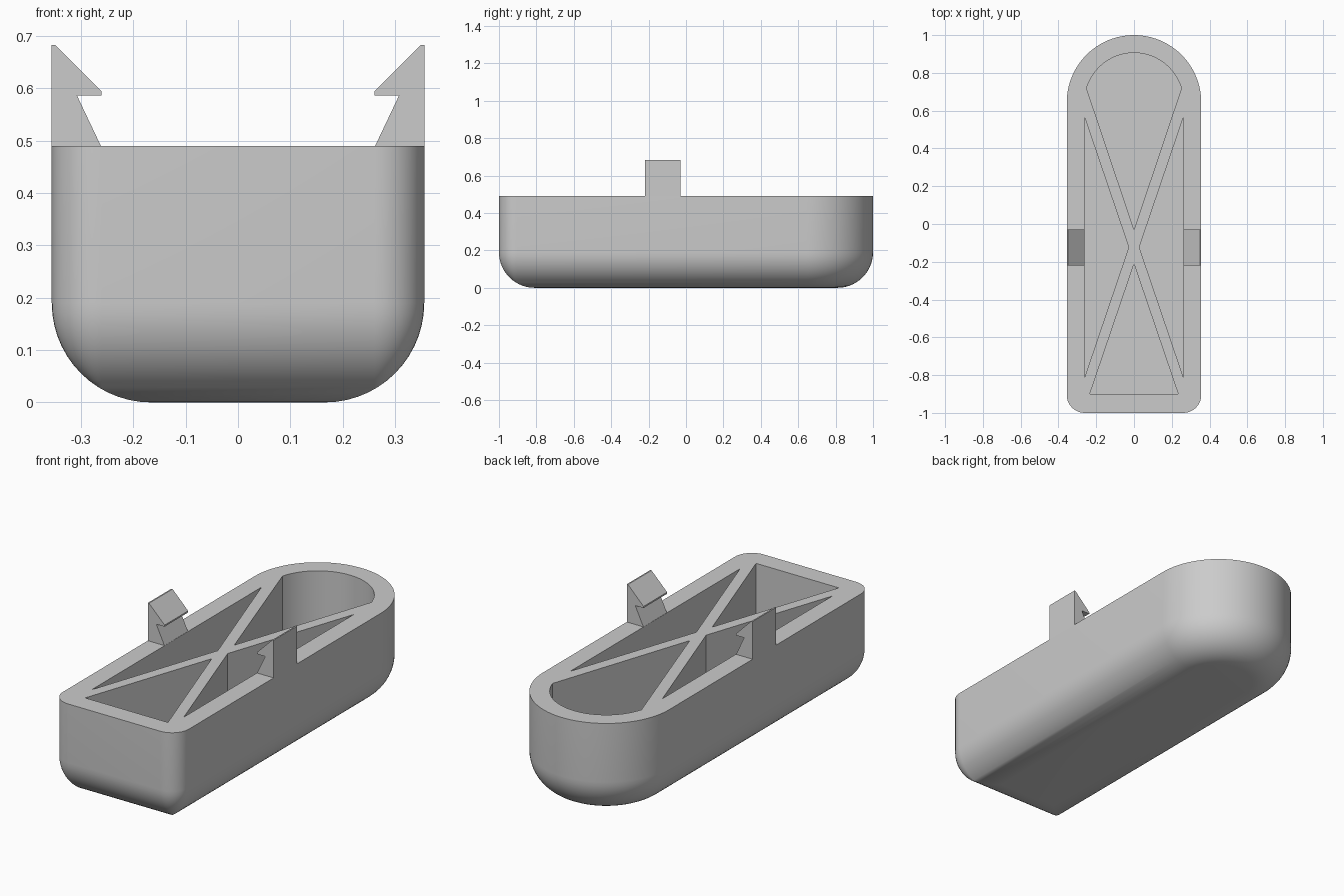
import bpy
import bmesh
from math import sin, cos, pi, radians, sqrt

cube = bpy.data.objects.get("Cube")
if cube:
    bpy.data.objects.remove(cube, do_unlink=True)

HALF_W = 0.356      # half width, also the radius of the round end
TOP = 0.49          # height of the rim
FILLET = 0.19       # rounding of the lower edge
CORNER = 0.095      # rounding of the square end's corners
FLOOR = 0.095       # thickness under the pockets
ARC_Y = 1 - HALF_W  # centre of the round end

grey = bpy.data.materials.new("light_grey_plastic")
grey.use_nodes = True
colour = (0.6, 0.6, 0.6, 1)
grey.diffuse_color = colour
grey.node_tree.nodes["Principled BSDF"].inputs["Base Color"].default_value = colour


def arc(cx, cy, r, start, end, steps):
    angles = [radians(start + (end - start) * i / steps) for i in range(steps + 1)]
    return [(cx + r * cos(a), cy + r * sin(a)) for a in angles]


def make_object(name, bm):
    bmesh.ops.remove_doubles(bm, verts=bm.verts[:], dist=1e-5)
    bmesh.ops.recalc_face_normals(bm, faces=bm.faces[:])
    mesh = bpy.data.meshes.new(name)
    bm.to_mesh(mesh)
    bm.free()
    mesh.materials.append(grey)
    obj = bpy.data.objects.new(name, mesh)
    bpy.context.collection.objects.link(obj)
    return obj


def loft(bm, rings):
    """Skin a stack of matching rings and cap both ends."""
    loops = [[bm.verts.new(p) for p in ring] for ring in rings]
    n = len(loops[0])
    for a, b in zip(loops, loops[1:]):
        for i in range(n):
            j = (i + 1) % n
            bm.faces.new((a[i], a[j], b[j], b[i]))
    bm.faces.new(loops[0][::-1])
    bm.faces.new(loops[-1])


def outline(inset):
    """Plan of the body, moved inwards by inset."""
    c = max(CORNER, inset)
    r = max(CORNER - inset, 0)
    x, y = HALF_W - c, -1 + c
    return (arc(0, ARC_Y, HALF_W - inset, 0, 180, 48)
            + arc(-x, y, r, 180, 270, 10)
            + arc(x, y, r, 270, 360, 10))


# Body with a rounded lower edge
bm = bmesh.new()
rings = []
for i in range(15):
    a = pi / 2 * i / 14
    z = FILLET * (1 - cos(a))
    rings.append([(x, y, z) for x, y in outline(FILLET * (1 - sin(a)))])
rings.append([(x, y, TOP) for x, y in outline(0)])
loft(bm, rings)
body = make_object("body", bm)

# Four pockets, leaving crossed ribs between them
round_pocket = [(0, -0.03)] + arc(0, ARC_Y, 0.262, 16.5, 163.5, 32)
end_pocket = [(0, -0.212), (-0.234, -0.9), (0.234, -0.9)]
side_pocket = [(0.028, -0.123), (0.261, -0.81), (0.261, 0.563)]
mirrored_pocket = [(-x, y) for x, y in side_pocket[::-1]]
bm = bmesh.new()
for plan in (round_pocket, end_pocket, side_pocket, mirrored_pocket):
    loft(bm, [[(x, y, z) for x, y in plan] for z in (FLOOR, TOP + 0.1)])
cutter = make_object("pocket_cutter", bm)
cutter.hide_render = True

cut = body.modifiers.new("pockets", "BOOLEAN")
cut.operation = "DIFFERENCE"
cut.solver = "EXACT"
cut.object = cutter
bpy.context.view_layer.objects.active = body
bpy.ops.object.modifier_apply(modifier=cut.name)
bpy.data.objects.remove(cutter, do_unlink=True)

bpy.ops.object.select_all(action="DESELECT")
body.select_set(True)
bpy.ops.object.shade_smooth_by_angle(angle=radians(30))

# Barbed snap clips on both long sides
barb = [(HALF_W, TOP), (HALF_W, 0.683), (0.349, 0.683), (0.261, 0.595),
        (0.261, 0.587), (0.308, 0.587), (0.262, TOP)]
for name, side in (("left_clip", 1), ("right_clip", -1)):
    bm = bmesh.new()
    loft(bm, [[(side * x, y, z) for x, z in barb] for y in (-0.22, -0.03)])
    make_object(name, bm)
